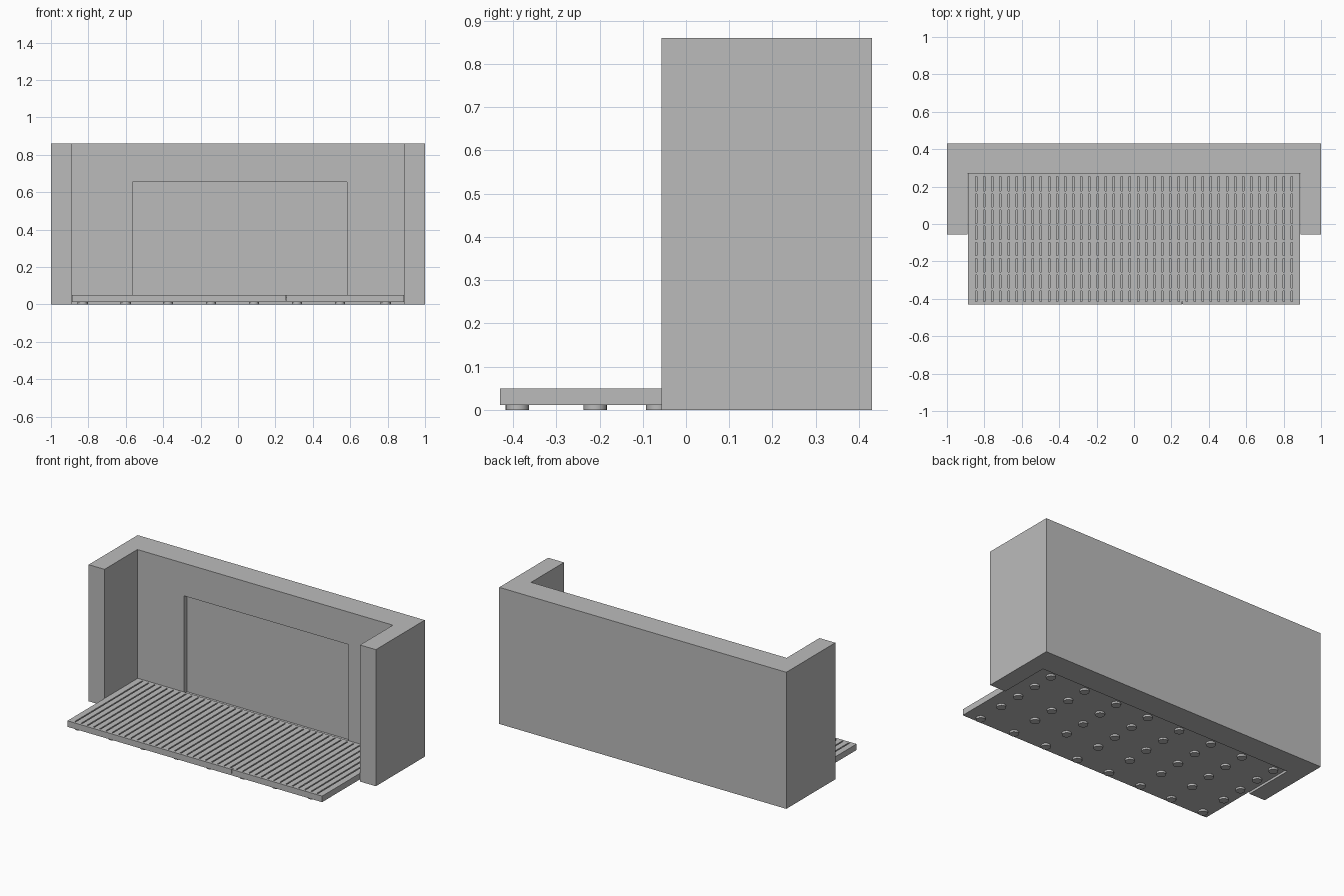
import bpy
import bmesh

cube = bpy.data.objects.get("Cube")
if cube:
    bpy.data.objects.remove(cube, do_unlink=True)

grey = bpy.data.materials.new("plain_grey")
grey.use_nodes = True
grey.diffuse_color = (0.5, 0.5, 0.5, 1)
shader = next(n for n in grey.node_tree.nodes if n.type == "BSDF_PRINCIPLED")
shader.inputs["Base Color"].default_value = grey.diffuse_color


def finish(name, bm):
    """Turn a bmesh into a named grey object."""
    bmesh.ops.recalc_face_normals(bm, faces=bm.faces)
    mesh = bpy.data.meshes.new(name)
    bm.to_mesh(mesh)
    bm.free()
    mesh.materials.append(grey)
    obj = bpy.data.objects.new(name, mesh)
    bpy.context.collection.objects.link(obj)
    return obj


def add_box(bm, x, y, z):
    """Add a box given as (low, high) ranges."""
    verts = bmesh.ops.create_cube(bm, size=1)["verts"]
    for v in verts:
        for axis, (low, high) in enumerate((x, y, z)):
            v.co[axis] = high if v.co[axis] > 0 else low


def box(name, x, y, z):
    bm = bmesh.new()
    add_box(bm, x, y, z)
    return finish(name, bm)


# Shared sizes
FRONT, BACK, INNER_BACK, WALL_FRONT = -0.43, 0.43, 0.27, -0.057
INNER, HEIGHT = 0.89, 0.86
DECK, LOW, TOP, RAIL = 0.887, 0.012, 0.05, 0.015

# U-shaped wall: plan profile pulled upward
bm = bmesh.new()
half = [(INNER, INNER_BACK), (INNER, WALL_FRONT), (1, WALL_FRONT), (1, BACK)]
plan = half + [(-x, y) for x, y in reversed(half)]
base = bm.faces.new([bm.verts.new((x, y, 0)) for x, y in plan])
pulled = bmesh.ops.extrude_face_region(bm, geom=[base], use_keep_orig=True)["geom"]
for v in pulled:
    if isinstance(v, bmesh.types.BMVert):
        v.co.z = HEIGHT
wall = finish("wall", bm)

# Shallow rectangular recess in the back wall
cutter = box("recess_cutter", (-0.565, 0.582), (0.2, INNER_BACK + 0.03), (0.04, 0.655))
cutter.hide_render = True
cut = wall.modifiers.new("recess", "BOOLEAN")
cut.operation = "DIFFERENCE"
cut.solver = "EXACT"
cut.object = cutter
bpy.context.view_layer.objects.active = wall
bpy.ops.object.modifier_apply(modifier=cut.name)
bpy.data.objects.remove(cutter, do_unlink=True)

# Deck underside
box("deck_base", (-DECK, DECK), (FRONT + 0.002, INNER_BACK), (LOW, 0.022))

# Border rails: front in two pieces with a fine joint, back and sides
joint = 0.258
box("front_rail_long", (-DECK, joint - 0.002), (FRONT, FRONT + RAIL), (LOW, TOP))
box("front_rail_short", (joint + 0.002, DECK), (FRONT, FRONT + RAIL), (LOW, TOP))
box("back_rail", (-DECK, DECK), (INNER_BACK - RAIL, INNER_BACK), (LOW, TOP))
for side, name in ((1, "left_rail"), (-1, "right_rail")):
    ends = sorted((side * DECK, side * (DECK - RAIL)))
    box(name, ends, (FRONT + RAIL, INNER_BACK - RAIL), (LOW, TOP))

# Slats running front to back with narrow gaps
bm = bmesh.new()
count = 41
pitch = 2 * DECK / count
for i in range(count):
    x = -DECK + i * pitch
    add_box(bm, (x + 0.004, x + pitch - 0.004),
            (FRONT + RAIL, INNER_BACK - RAIL), (0.036, TOP))
finish("slats", bm)

# Cross ribs under the slats
bm = bmesh.new()
for i in range(7):
    y = -0.35 + i * 0.0865
    add_box(bm, (-DECK + RAIL, DECK - RAIL), (y - 0.008, y + 0.008), (0.02, 0.046))
finish("cross_ribs", bm)

# Round feet under the deck
bm = bmesh.new()
for x in (-0.83, -0.6, -0.375, -0.145, 0.085, 0.315, 0.545, 0.79):
    for y in (-0.39, -0.21, -0.065, 0.08, 0.22):
        made = bmesh.ops.create_cone(bm, cap_ends=True, segments=20, radius1=0.027,
                                     radius2=0.027, depth=0.014)
        bmesh.ops.translate(bm, verts=made["verts"], vec=(x, y, 0.007))
feet = finish("feet", bm)
bpy.ops.object.select_all(action="DESELECT")
feet.select_set(True)
bpy.context.view_layer.objects.active = feet
bpy.ops.object.shade_smooth_by_angle()
